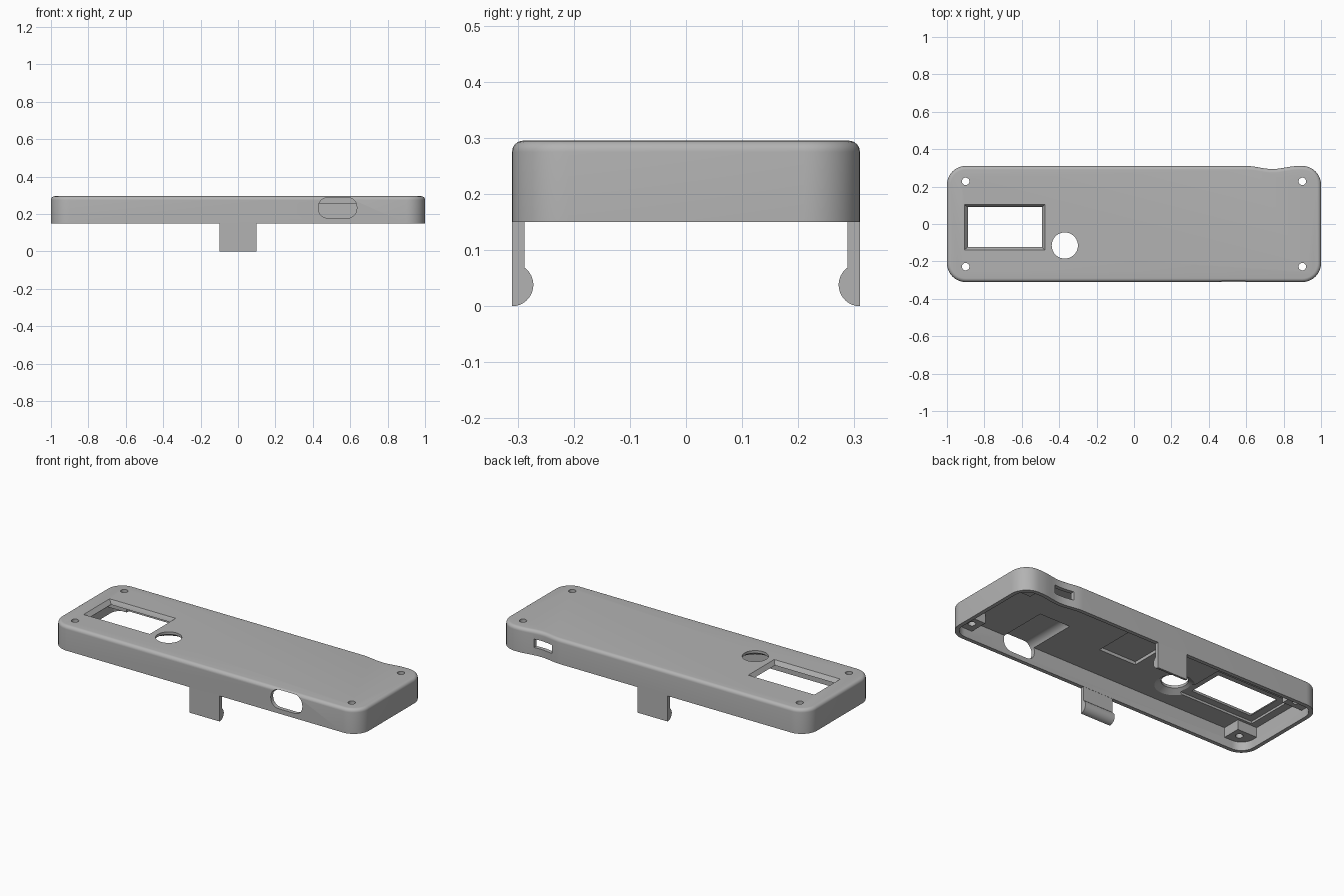
import bpy, bmesh, math

cube = bpy.data.objects.get("Cube")
if cube:
    bpy.data.objects.remove(cube, do_unlink=True)

# One grey plastic for everything
grey = bpy.data.materials.new("grey_plastic")
grey.use_nodes = True
COLOR = (0.45, 0.45, 0.45, 1)
grey.diffuse_color = COLOR
grey.node_tree.nodes["Principled BSDF"].inputs["Base Color"].default_value = COLOR

TOP, BASE, ROOF, WALL = 0.295, 0.15, 0.257, 0.023


def rounded(x0, x1, y0, y1, r=0.0, n=10):
    """Counter-clockwise rounded rectangle as 2D points."""
    pts = []
    centres = [(x1 - r, y1 - r), (x0 + r, y1 - r), (x0 + r, y0 + r), (x1 - r, y0 + r)]
    for k, (cx, cy) in enumerate(centres):
        for i in range(n + 1):
            a = math.pi / 2 * (k + i / n)
            pts.append((cx + r * math.cos(a), cy + r * math.sin(a)))
    return pts


def circle(cx, cy, r):
    return rounded(cx - r, cx + r, cy - r, cy + r, r)


def shell_outline(inset):
    """Case outline with the shallow thumb dip in the back edge."""
    pts = rounded(-1 + inset, 1 - inset, -0.31 + inset, 0.31 - inset, 0.1 - inset)
    dip = []
    for i in range(25):
        x = 0.88 - 0.28 * i / 24
        depth = 0.008 * (1 + math.cos((x - 0.74) / 0.14 * math.pi))
        dip.append((x, 0.31 - inset - depth))
    return pts[:11] + dip + pts[11:]


def loft(name, rings, axis="z"):
    """Skin (outline, height) rings along an axis and cap both ends."""
    place = {"z": lambda p, h: (p[0], p[1], h),
             "y": lambda p, h: (p[0], h, p[1]),
             "x": lambda p, h: (h, p[0], p[1])}[axis]
    bm = bmesh.new()
    loops = [[bm.verts.new(place(p, h)) for p in pts] for pts, h in rings]
    n = len(loops[0])
    for low, high in zip(loops, loops[1:]):
        for i in range(n):
            j = (i + 1) % n
            bm.faces.new((low[i], low[j], high[j], high[i]))
    bm.faces.new(loops[0][::-1])
    bm.faces.new(loops[-1])
    bmesh.ops.remove_doubles(bm, verts=bm.verts, dist=1e-5)
    bmesh.ops.recalc_face_normals(bm, faces=bm.faces)
    mesh = bpy.data.meshes.new(name)
    bm.to_mesh(mesh)
    bm.free()
    mesh.materials.append(grey)
    obj = bpy.data.objects.new(name, mesh)
    bpy.context.collection.objects.link(obj)
    return obj


def activate(obj):
    bpy.ops.object.select_all(action="DESELECT")
    obj.select_set(True)
    bpy.context.view_layer.objects.active = obj


def cut(target, cutter):
    cutter.hide_render = True
    mod = target.modifiers.new("cut", "BOOLEAN")
    mod.operation, mod.solver, mod.object = "DIFFERENCE", "EXACT", cutter
    activate(target)
    bpy.ops.object.modifier_apply(modifier=mod.name)
    bpy.data.objects.remove(cutter, do_unlink=True)


# Outer body with a rounded top edge
FILLET = 0.02
rings = [(shell_outline(0), BASE)]
for i in range(7):
    a = math.pi / 2 * i / 6
    rings.append((shell_outline(FILLET * (1 - math.cos(a))),
                  TOP - FILLET + FILLET * math.sin(a)))
case = loft("case", rings)

# Hollow underside, leaving a square screw post in each corner
cavity = loft("cavity", [(shell_outline(WALL), BASE - 0.05), (shell_outline(WALL), ROOF)])
for sx in (-1, 1):
    for sy in (-1, 1):
        xs = sorted((sx * 0.85, sx * 1.05))
        ys = sorted((sy * 0.18, sy * 0.35))
        post = rounded(*xs, *ys)
        cut(cavity, loft("post", [(post, 0.2), (post, 0.3)]))
cut(case, cavity)

# Screw holes
for sx in (-1, 1):
    for sy in (-1, 1):
        hole = circle(sx * 0.9, sy * 0.228, 0.02)
        cut(case, loft("screw_hole", [(hole, 0.1), (hole, 0.35)]))

# Display window: bevelled opening above a wider pocket
window_top = rounded(-0.907, -0.477, -0.138, 0.103)
window = rounded(-0.888, -0.492, -0.123, 0.09)
cut(case, loft("window", [(window, 0.2), (window, 0.272), (window_top, TOP), (window_top, 0.32)]))
pocket = rounded(-0.93, -0.45, -0.165, 0.135)
cut(case, loft("window_pocket", [(pocket, 0.22), (pocket, 0.27)]))

# Round button hole, flared on the inside
cut(case, loft("button_hole", [(circle(-0.37, -0.115, r), z) for r, z in
                               ((0.105, 0.22), (0.105, ROOF), (0.07, 0.28), (0.07, 0.32))]))

# Shallow recess in the middle of the ceiling
recess = rounded(-0.08, 0.16, -0.085, 0.15)
cut(case, loft("ceiling_recess", [(recess, 0.23), (recess, 0.275)]))

# Front plug slot, carried inward as a channel in the ceiling
slot = rounded(0.43, 0.635, 0.178, 0.288, 0.05)
cut(case, loft("plug_slot", [(slot, -0.4), (slot, 0.0)], "y"))

# Small switch slot in the back dip
switch = rounded(0.66, 0.78, 0.195, 0.245)
cut(case, loft("switch_slot", [(switch, 0.25), (switch, 0.4)], "y"))

# Snap clips with a rounded bead on the inner side
R = 0.038
bead = [(0.31 - R * math.cos(a), R + R * math.sin(a))
        for a in (math.radians(-90 + 145 * i / 14) for i in range(15))]
clip = [(0.31, BASE)] + bead + [(0.288, bead[-1][1]), (0.288, BASE)]
parts = [case]
for name, side in (("front_clip", -1), ("back_clip", 1)):
    profile = [(side * y, z) for y, z in clip]
    parts.append(loft(name, [(profile, -0.098), (profile, 0.098)], "x"))

for obj in parts:
    activate(obj)
    bpy.ops.object.shade_smooth_by_angle(angle=math.radians(30))
